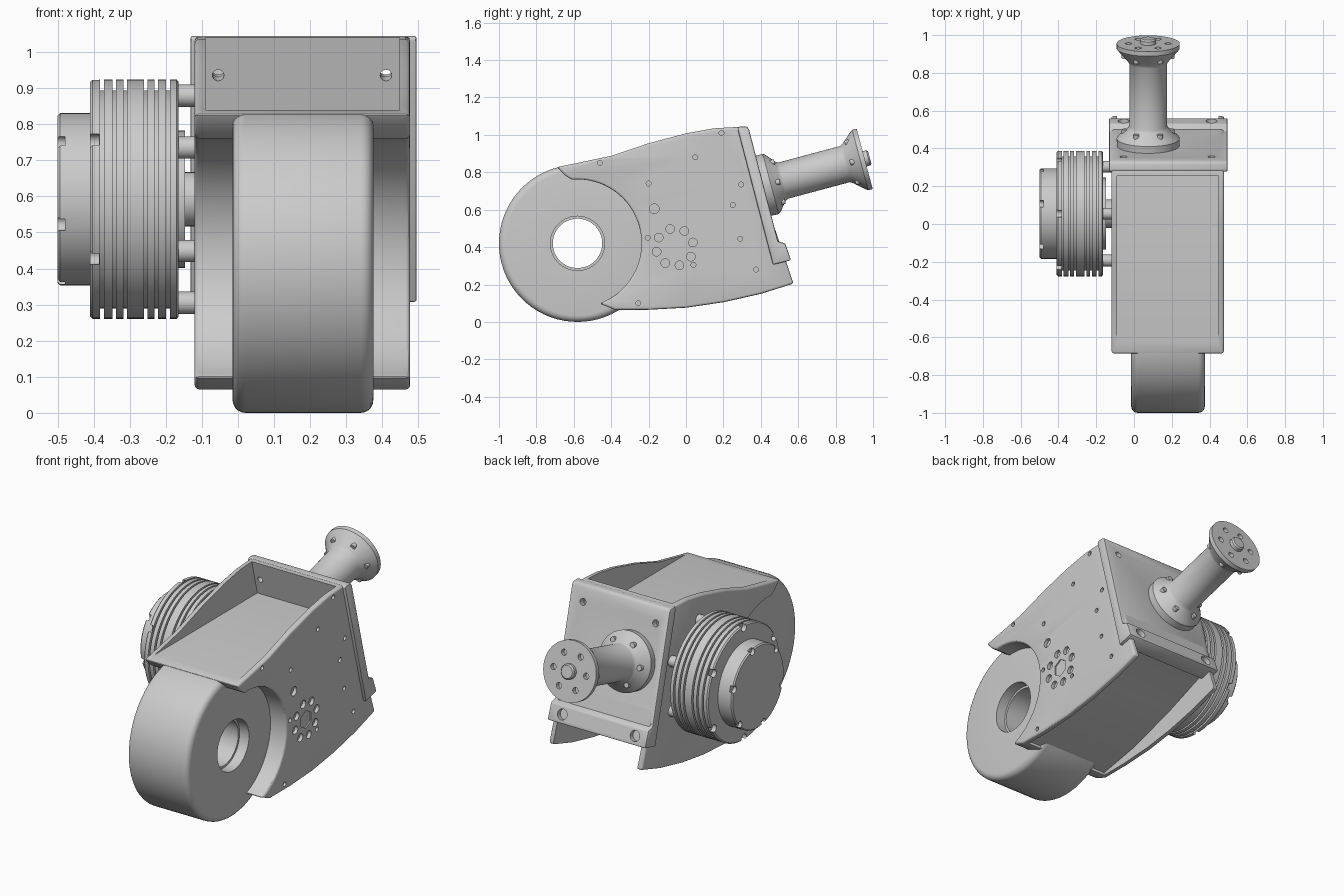
import bpy, bmesh
from math import sin, cos, pi, radians
from mathutils import Vector, Matrix

if "Cube" in bpy.data.objects:
    bpy.data.objects.remove(bpy.data.objects["Cube"])

X = Vector((1, 0, 0))
N = Vector((0, 0.966, 0.258))      # direction of the tilted rear shaft
T = Vector((0, -0.258, 0.966))     # up along the rear plate


def frame(loc, axis):
    return Matrix.Translation(loc) @ axis.to_track_quat('Z', 'Y').to_matrix().to_4x4()


def finish(name, bm):
    bmesh.ops.recalc_face_normals(bm, faces=bm.faces)
    me = bpy.data.meshes.new(name)
    bm.to_mesh(me)
    bm.free()
    ob = bpy.data.objects.new(name, me)
    bpy.context.collection.objects.link(ob)
    return ob


def apply(ob, mod):
    bpy.context.view_layer.objects.active = ob
    bpy.ops.object.modifier_apply(modifier=mod.name)


def bevel(ob, width, seg=3, angle=40):
    m = ob.modifiers.new("bevel", 'BEVEL')
    m.width, m.segments = width, seg
    m.limit_method, m.angle_limit = 'ANGLE', radians(angle)
    apply(ob, m)


def cut(ob, cutter):
    m = ob.modifiers.new("cut", 'BOOLEAN')
    m.operation, m.object, m.solver = 'DIFFERENCE', cutter, 'EXACT'
    cutter.hide_render = True
    apply(ob, m)
    bpy.data.objects.remove(cutter)


def prism(name, pts, x0, x1):
    """Extrude a (y, z) outline along x."""
    bm = bmesh.new()
    f = bm.faces.new([bm.verts.new((x0, y, z)) for y, z in pts])
    r = bmesh.ops.extrude_face_region(bm, geom=[f])
    bmesh.ops.translate(bm, vec=X * (x1 - x0),
                        verts=[v for v in r['geom'] if isinstance(v, bmesh.types.BMVert)])
    return finish(name, bm)


def lathe(name, prof, loc, axis, ring=False, n=64):
    """Turn (distance, radius) points about an axis; ring leaves a bore."""
    bm = bmesh.new()
    rows = [[bm.verts.new((r * cos(2 * pi * i / n), r * sin(2 * pi * i / n), d))
             for i in range(n)] for d, r in prof]
    pairs = list(zip(rows, rows[1:])) + ([(rows[-1], rows[0])] if ring else [])
    for a, b in pairs:
        for i in range(n):
            j = (i + 1) % n
            bm.faces.new((a[i], a[j], b[j], b[i]))
    if not ring:
        bm.faces.new(rows[0])
        bm.faces.new(rows[-1])
    bm.transform(frame(loc, axis))
    return finish(name, bm)


def pegs(name, items, axis, n=20):
    """Many cylinders (centre, radius, length[, sides]) in one object."""
    bm = bmesh.new()
    for it in items:
        c, r, h = it[:3]
        bmesh.ops.create_cone(bm, cap_ends=True, segments=it[3] if len(it) > 3 else n,
                              radius1=r, radius2=r, depth=h, matrix=frame(c, axis))
    return finish(name, bm)


def circle(c, u, v, r, count, start=0):
    return [c + u * r * cos(start + 2 * pi * i / count) + v * r * sin(start + 2 * pi * i / count)
            for i in range(count)]


Y, Z = Vector((0, 1, 0)), Vector((0, 0, 1))

# Housing: side outline with a round bite where the wheel joint sits
outline = [(-.69, .828), (-.58, .85), (-.4, .888), (-.2, .955), (0, 1.008), (.15, 1.035),
           (.29, 1.043), (.575, .205), (.4, .15), (.2, .105), (0, .076), (-.2, .065), (-.38, .065)]
outline += [(-.58 + .342 * cos(radians(a)), .42 + .342 * sin(radians(a))) for a in range(-70, 96, 5)]
outline += [(-.645, .782)]
housing = prism("housing", outline, -.12, .477)
bevel(housing, .014)
cut(housing, prism("top_pocket", [(-.8, .84), (.305, .84), (.215, 1.2), (-.8, 1.2)], -.09, .448))
cut(housing, prism("bottom_pocket", [(-.38, -.1), (-.36, .08), (-.1, .13), (.2, .225), (.47, .33),
                                     (.7, .36), (.7, -.1)], -.09, .448))

# Screw holes in the right side
hub = Vector((.477, -.06, .40))
small = [(-.46, .85), (.05, .88), (.19, 1.01), (-.2, .74), (.25, .625), (.295, .735), (.29, .445),
         (.375, .28), (-.255, .1), (-.205, .45), (.04, .305)]
holes = [(Vector((.477, y, z)), .013, .04) for y, z in small]
holes += [(Vector((.477, -.17, .605)), .026, .04), (hub, .052, .014, 6)]
holes += [(p, .023, .04) for p in circle(hub, Y, Z, .1, 8, .25)]
cut(housing, pegs("side_holes", holes, X))

# Round wheel joint with a stepped bore
wheel = lathe("wheel_joint", [(0, .42), (.39, .42), (.39, .145), (.33, .145), (.33, .132),
                              (.06, .132), (.06, .145), (0, .145)],
              Vector((-.015, -.58, .42)), X, ring=True, n=72)
me_bm = bmesh.new()
me_bm.from_mesh(wheel.data)
rim = [e for e in me_bm.edges if all(abs((v.co.yz - Vector((-.58, .42))).length - .42) < .001 for v in e.verts)
       and abs(e.verts[0].co.x - e.verts[1].co.x) < .001]
bmesh.ops.bevel(me_bm, geom=rim, offset=.035, segments=5, profile=.5, affect='EDGES')
me_bm.to_mesh(wheel.data)
me_bm.free()

# Tilted rear plate with a foot ledge
plate = prism("rear_plate", [(.275, 1.035), (.285, 1.045), (.325, 1.045), (.337, 1.03), (.492, .43),
                             (.53, .42), (.562, .33), (.465, .306)], -.132, .495)
bevel(plate, .007, 2)
spots = [(Vector((x, .335, .95)), .019, .2) for x in (-.055, .41)]
spots += [(Vector((x, .55, .378)), .03, .07) for x in (-.055, .41)]
cut(plate, pegs("plate_holes", spots, N))

# The top plate screws also pass through the housing wall
cut(housing, pegs("wall_holes", [(Vector((x, .335, .95)), .016, .25) for x in (-.055, .41)], N))

# Rear shaft with a flange at each end
base = Vector((.075, .424, .73))
shaft = lathe("rear_shaft", [(-.02, .165), (.03, .167), (.04, .16), (.085, .108), (.10, .1), (.44, .1),
                             (.455, .108), (.515, .16), (.525, .167), (.55, .167)], base, N)
cut(shaft, pegs("flange_holes", [(p, .017, .05) for p in circle(base + N * .55, X, T, .105, 6)], N))
lathe("shaft_boss", [(.53, .042), (.57, .042), (.578, .035)], base, N, n=32)
screws = [(p, .015, .04) for d in (.06, .49) for p in circle(base + N * d, X, T, .125, 6)]
pegs("flange_screws", screws, N)

# Finned motor on the left side
mc = Vector((-.165, .055, .592))
prof = [(0, .325), (.005, .332)]
for g in (.029, .062, .091, .147, .178, .212):
    prof += [(g - .005, .332), (g - .005, .302), (g + .005, .302), (g + .005, .332)]
prof += [(.238, .332), (.245, .325)]
motor = lathe("motor_body", prof, mc, -X, n=72)
cut(motor, pegs("motor_rim_holes", [(p, .022, .05) for p in circle(mc - X * .245, Y, Z, .318, 6, pi / 6)], X))
cap = lathe("motor_cap", [(.23, .239), (.328, .239), (.335, .232)], mc, -X)
cut(cap, pegs("cap_holes", [(p, .02, .04) for p in circle(mc - X * .335, Y, Z, .228, 6, .3)], X))

# Stand-offs and coupling between motor and housing
pegs("motor_standoffs", [(p, .031, .08) for p in circle(mc + X * .025, Y, Z, .287, 6, pi / 6)], X, 24)
lathe("motor_coupling", [(-.018, .19), (.01, .19)], mc, -X)
lathe("motor_spindle", [(-.06, .075), (0, .075)], mc, -X, n=40)

# Smooth shading that keeps hard edges
bpy.ops.object.select_all(action='DESELECT')
for ob in bpy.context.collection.objects:
    ob.select_set(True)
    bpy.context.view_layer.objects.active = ob
bpy.ops.object.shade_smooth_by_angle(angle=radians(30))
